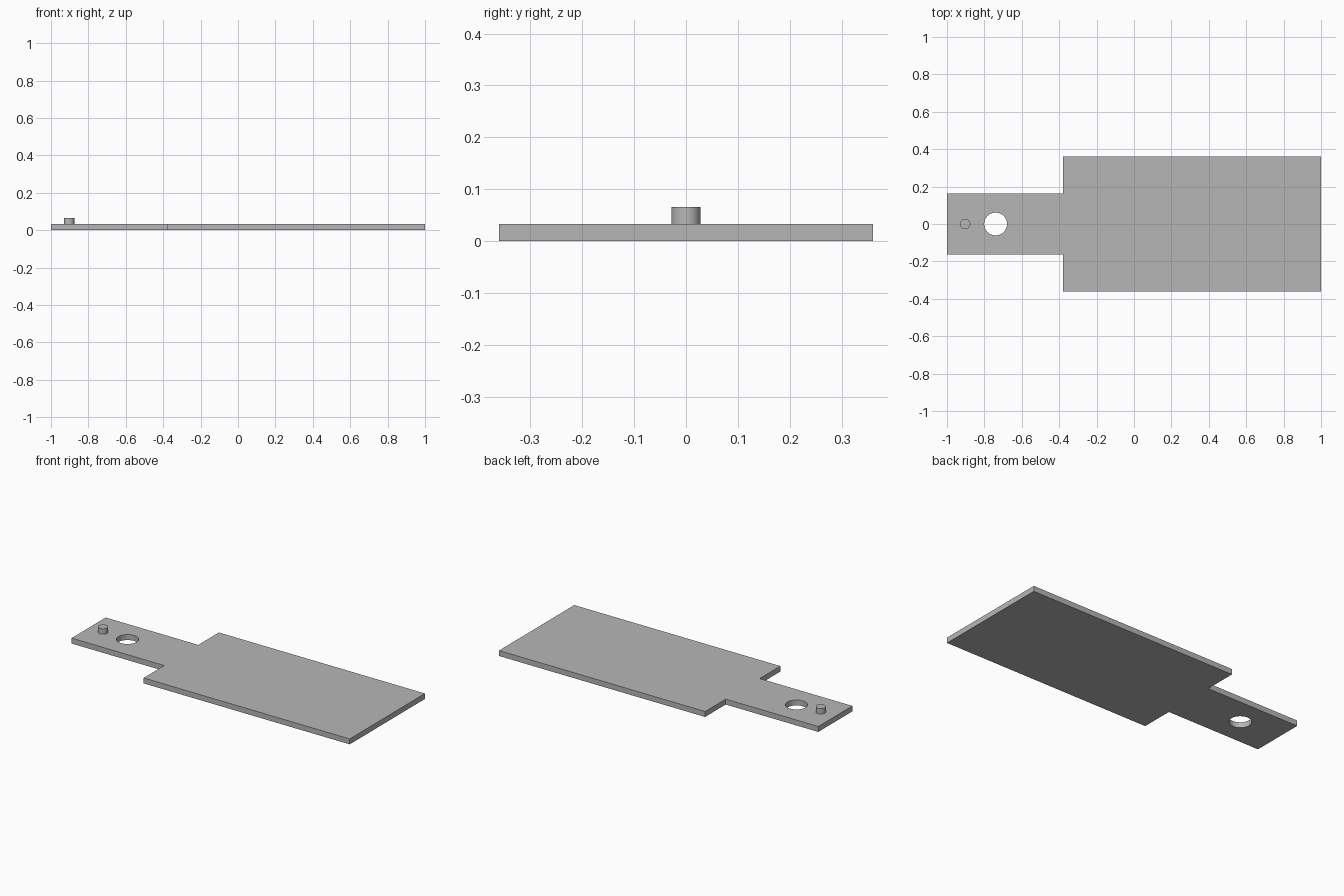
import bpy
import bmesh
import math

cube = bpy.data.objects.get("Cube")
if cube:
    bpy.data.objects.remove(cube, do_unlink=True)

THICK = 0.033
TAB_END, STEP, BODY_END = -1.0, -0.38, 1.0
TAB_HALF, BODY_HALF = 0.163, 0.36

grey = bpy.data.materials.new("plain grey")
grey.use_nodes = True
colour = (0.47, 0.47, 0.47, 1)
grey.diffuse_color = colour
grey.node_tree.nodes["Principled BSDF"].inputs["Base Color"].default_value = colour


def cylinder(name, x, radius, bottom, top):
    bpy.ops.mesh.primitive_cylinder_add(
        vertices=64, radius=radius, depth=top - bottom,
        location=(x, 0, (bottom + top) / 2))
    obj = bpy.context.object
    obj.name = name
    obj.data.materials.append(grey)
    bpy.ops.object.shade_smooth_by_angle(angle=math.radians(30))
    return obj


# Flat plate: wide body with a narrow tab, extruded from one outline
half = [(TAB_END, TAB_HALF), (STEP, TAB_HALF), (STEP, BODY_HALF), (BODY_END, BODY_HALF)]
outline = [(x, -y) for x, y in half] + half[::-1]
bm = bmesh.new()
base = bm.faces.new([bm.verts.new((x, y, 0)) for x, y in outline])
extruded = bmesh.ops.extrude_face_region(bm, geom=[base], use_keep_orig=True)
top_verts = [v for v in extruded["geom"] if isinstance(v, bmesh.types.BMVert)]
bmesh.ops.translate(bm, verts=top_verts, vec=(0, 0, THICK))
bmesh.ops.recalc_face_normals(bm, faces=bm.faces)
mesh = bpy.data.meshes.new("plate")
bm.to_mesh(mesh)
bm.free()
mesh.materials.append(grey)
plate = bpy.data.objects.new("plate", mesh)
bpy.context.collection.objects.link(plate)

# Round through hole in the tab
cutter = cylinder("hole_cutter", -0.74, 0.061, -THICK, 2 * THICK)
cut = plate.modifiers.new("hole", "BOOLEAN")
cut.operation = "DIFFERENCE"
cut.solver = "EXACT"
cut.object = cutter
bpy.ops.object.select_all(action="DESELECT")
plate.select_set(True)
bpy.context.view_layer.objects.active = plate
bpy.ops.object.modifier_apply(modifier=cut.name)
bpy.data.objects.remove(cutter, do_unlink=True)
bpy.ops.object.shade_smooth_by_angle(angle=math.radians(30))

# Small locating peg near the end of the tab
cylinder("peg", -0.903, 0.028, THICK, 2 * THICK)
